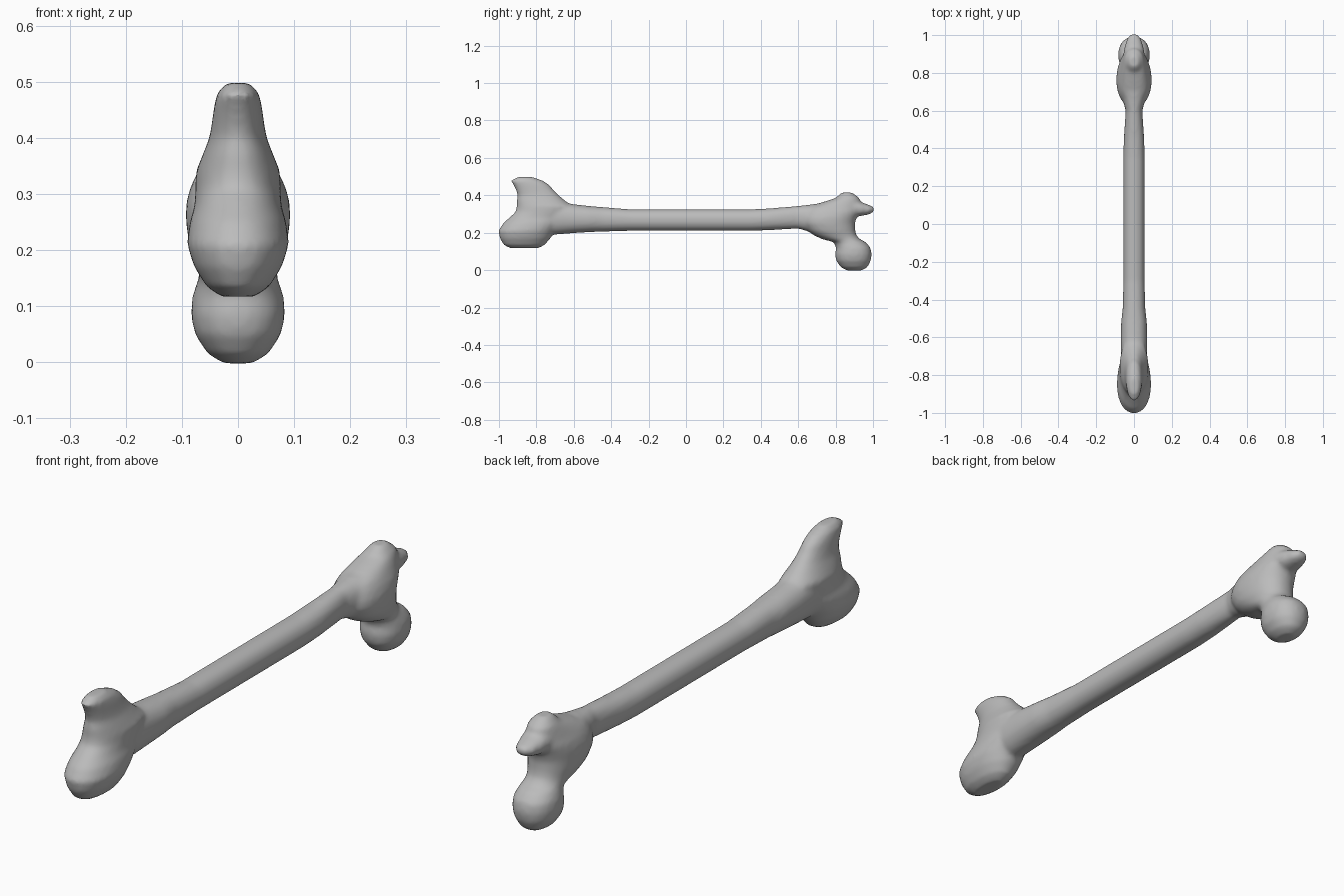
import bpy, bmesh, math
from mathutils import Vector

bone_grey = bpy.data.materials.new("bone grey")
bone_grey.diffuse_color = (0.5, 0.5, 0.5, 1)

bm = bmesh.new()
SIDES = 40


def loft(rows, axis):
    """Closed skin through oval sections: (position on axis, low, high, half width in x)."""
    rings = []
    for p, lo, hi, w in rows:
        mid, half = (lo + hi) / 2, (hi - lo) / 2
        ring = []
        for i in range(SIDES):
            a = math.tau * i / SIDES
            c, s = math.cos(a), math.sin(a)
            x = w * math.copysign(abs(c) ** 0.92, c)
            v = mid + half * math.copysign(abs(s) ** 0.92, s)
            ring.append(bm.verts.new((x, p, v) if axis == 'y' else (x, v, p)))
        rings.append(ring)
    faces = [bm.faces.new(rings[0]), bm.faces.new(rings[-1])]
    for a, b in zip(rings, rings[1:]):
        for i in range(SIDES):
            j = (i + 1) % SIDES
            faces.append(bm.faces.new((a[i], a[j], b[j], b[i])))
    bmesh.ops.recalc_face_normals(bm, faces=faces)


# shaft, flaring toward both ends
loft([(-.85, .20, .36, .06), (-.70, .19, .37, .07), (-.60, .198, .352, .07),
      (-.52, .203, .343, .068), (-.45, .206, .337, .06), (-.30, .21, .325, .056),
      (.35, .21, .325, .056), (.45, .214, .33, .054), (.60, .222, .343, .044),
      (.66, .205, .35, .06), (.72, .17, .358, .088), (.80, .16, .372, .09),
      (.86, .20, .36, .06)], 'y')

# front knuckle: rounded heel below, narrow crest on top
loft([(.117, -.94, -.79, .03), (.135, -.975, -.755, .056), (.17, -.995, -.725, .078),
      (.21, -1.003, -.70, .091), (.25, -.978, -.66, .086), (.28, -.945, -.64, .077),
      (.31, -.912, -.62, .076), (.34, -.905, -.60, .075), (.37, -.905, -.645, .063),
      (.40, -.90, -.68, .051), (.43, -.91, -.71, .046), (.455, -.922, -.73, .043),
      (.478, -.937, -.765, .038), (.498, -.90, -.82, .022)], 'z')

# back joint: ball, neck and upper block
loft([(-.002, .86, .94, .025), (.015, .828, .97, .054), (.05, .803, .988, .077),
      (.085, .797, .993, .084), (.12, .803, .987, .081), (.15, .79, .96, .07),
      (.165, .73, .93, .071), (.185, .685, .912, .078), (.21, .65, .905, .087),
      (.25, .62, .903, .093), (.28, .62, .912, .093), (.31, .63, .93, .086),
      (.335, .65, .935, .074), (.36, .72, .935, .062), (.385, .80, .927, .05),
      (.414, .83, .89, .025)], 'z')

# back spur
loft([(.86, .29, .39, .06), (.93, .288, .366, .052), (.98, .298, .348, .037),
      (1.005, .312, .338, .018)], 'y')

mesh = bpy.data.meshes.new("bone")
bm.to_mesh(mesh)
bm.free()
mesh.materials.append(bone_grey)
bone = bpy.data.objects.new("bone", mesh)
bpy.context.collection.objects.link(bone)

# fuse the parts into one smooth skin
fuse = bone.modifiers.new("fuse", 'REMESH')
fuse.mode = 'VOXEL'
fuse.voxel_size = 0.009
fuse.use_smooth_shade = True
soften = bone.modifiers.new("soften", 'SMOOTH')
soften.factor = 0.5
soften.iterations = 7
